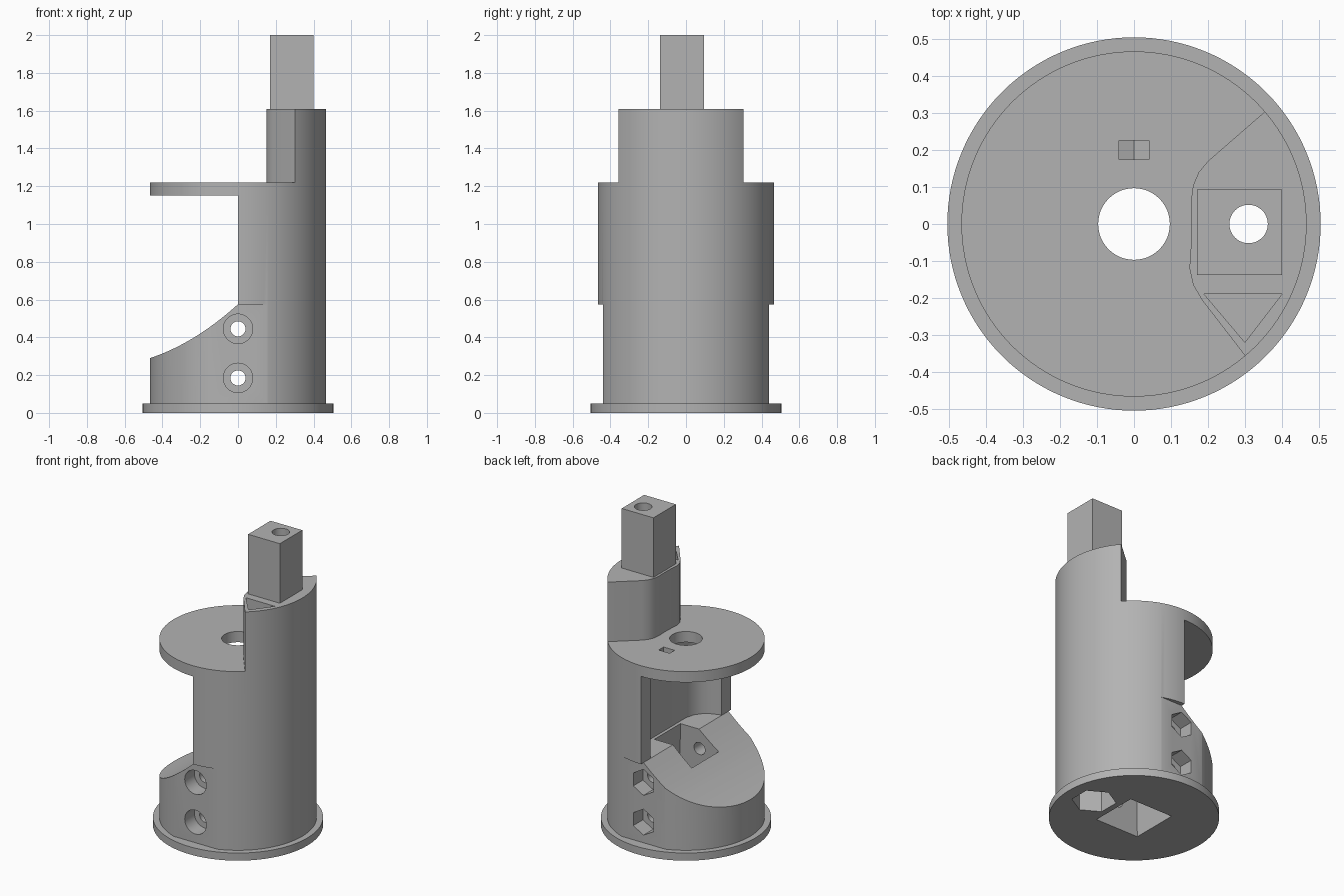
import bpy, bmesh, math
from mathutils import Matrix, Vector

if "Cube" in bpy.data.objects:
    bpy.data.objects.remove(bpy.data.objects["Cube"], do_unlink=True)

grey = bpy.data.materials.new("plain_grey")
grey.use_nodes = True
COLOUR = (0.45, 0.45, 0.45, 1)
grey.diffuse_color = COLOUR
grey.node_tree.nodes["Principled BSDF"].inputs["Base Color"].default_value = COLOUR


def finish(name, bm):
    bmesh.ops.recalc_face_normals(bm, faces=bm.faces)
    mesh = bpy.data.meshes.new(name)
    bm.to_mesh(mesh)
    bm.free()
    mesh.materials.append(grey)
    obj = bpy.data.objects.new(name, mesh)
    bpy.context.collection.objects.link(obj)
    return obj


def prism(name, points, low, high, axis="Z", taper=1.0):
    """Extrude a profile: (x, y) along Z, or (x, z) along Y."""
    bm = bmesh.new()
    def place(u, v, w):
        return (u, v, w) if axis == "Z" else (u, w, v)
    a = [bm.verts.new(place(u, v, low)) for u, v in points]
    b = [bm.verts.new(place(u * taper, v * taper, high)) for u, v in points]
    bm.faces.new(a)
    bm.faces.new(b)
    for i in range(len(a)):
        j = (i + 1) % len(a)
        bm.faces.new((a[i], a[j], b[j], b[i]))
    return finish(name, bm)


def ring(radius, sides, cx=0, cy=0, turn=0.0):
    return [(cx + radius * math.cos(turn + math.tau * i / sides),
             cy + radius * math.sin(turn + math.tau * i / sides)) for i in range(sides)]


def rect(x0, x1, y0, y1):
    return [(x0, y0), (x1, y0), (x1, y1), (x0, y1)]


def combine(target, tool, operation="DIFFERENCE"):
    mod = target.modifiers.new("combine", "BOOLEAN")
    mod.operation, mod.solver, mod.object = operation, "EXACT", tool
    graph = bpy.context.evaluated_depsgraph_get()
    mesh = bpy.data.meshes.new_from_object(target.evaluated_get(graph))
    target.modifiers.clear()
    target.data = mesh
    bpy.data.objects.remove(tool, do_unlink=True)


# Main column, full height
stand = prism("stand", ring(0.467, 128), 0.02, 1.61)

# Trim above the round shelf, leaving the curved-front tower
tower_trim = [(0.6, 0.518), (0.2, 0.17), (0.175, 0.14), (0.16, 0.105), (0.154, 0.06),
              (0.156, 0), (0.154, -0.06), (0.15, -0.12), (0.16, -0.165), (0.185, -0.207),
              (0.45, -0.55), (0.45, -0.8), (-0.8, -0.8), (-0.8, 0.8), (0.6, 0.8)]
combine(stand, prism("tower_trim", tower_trim, 1.22, 1.8))

# Open space over the concave ramp
ramp = [(-t, 0.575 - 0.9 * t + 0.62 * t * t) for t in (i * 0.04 for i in range(16))]
combine(stand, prism("ramp_space", ramp + [(-0.6, 1.15), (0, 1.15)], -0.8, 0.8, "Y"))

# Chamber behind the opening
half = [(-0.05, 0.37), (0.02, 0.368), (0.07, 0.35), (0.11, 0.32), (0.14, 0.28), (0.155, 0.22)]
combine(stand, prism("chamber", half + [(x, -y) for x, y in reversed(half)], 0.575, 1.15))

# Flats on the front and back of the lower body
for side in (-1, 1):
    y0, y1 = sorted((side * 0.44, side * 0.7))
    combine(stand, prism("flat", rect(-0.4, 0.4, y0, y1), -0.1, 0.575))

# Flange and square post
combine(stand, prism("base_flange", ring(0.505, 128), 0, 0.05), "UNION")
combine(stand, prism("square_post", rect(0.17, 0.4, -0.138, 0.094), 1.5, 2), "UNION")

# Vertical openings: shelf hole, slot, pocket, rod hole, nut recess, square socket
combine(stand, prism("shelf_hole", ring(0.097, 48), 1.0, 1.3))
combine(stand, prism("shelf_slot", rect(-0.04, 0.04, 0.175, 0.226), 1.0, 1.3))
combine(stand, prism("tower_pocket", [(0.19, -0.19), (0.4, -0.19), (0.3, -0.32)], 1.3, 1.7))
combine(stand, prism("rod_hole", ring(0.052, 40, 0.31), -0.1, 2.1))
combine(stand, prism("rod_nut_recess", ring(0.133, 6, 0.31, 0, math.pi / 2), -0.1, 0.25))
combine(stand, prism("square_socket", rect(-0.158, 0.158, -0.158, 0.158), -0.001, 0.7, "Z", 0.82))

# Two cross bolts, round recess in front and hexagonal recess behind
for z in (0.185, 0.445):
    combine(stand, prism("bolt_hole", ring(0.04, 32, 0, z), -0.7, 0.7, "Y"))
    combine(stand, prism("bolt_head_recess", ring(0.078, 40, 0, z), -0.7, -0.34, "Y"))
    combine(stand, prism("bolt_nut_recess", ring(0.085, 6, 0, z, math.pi / 2), 0.34, 0.7, "Y"))

stand.data.materials.clear()
stand.data.materials.append(grey)
bpy.ops.object.select_all(action="DESELECT")
stand.select_set(True)
bpy.context.view_layer.objects.active = stand
bpy.ops.object.shade_smooth_by_angle(angle=math.radians(25))
